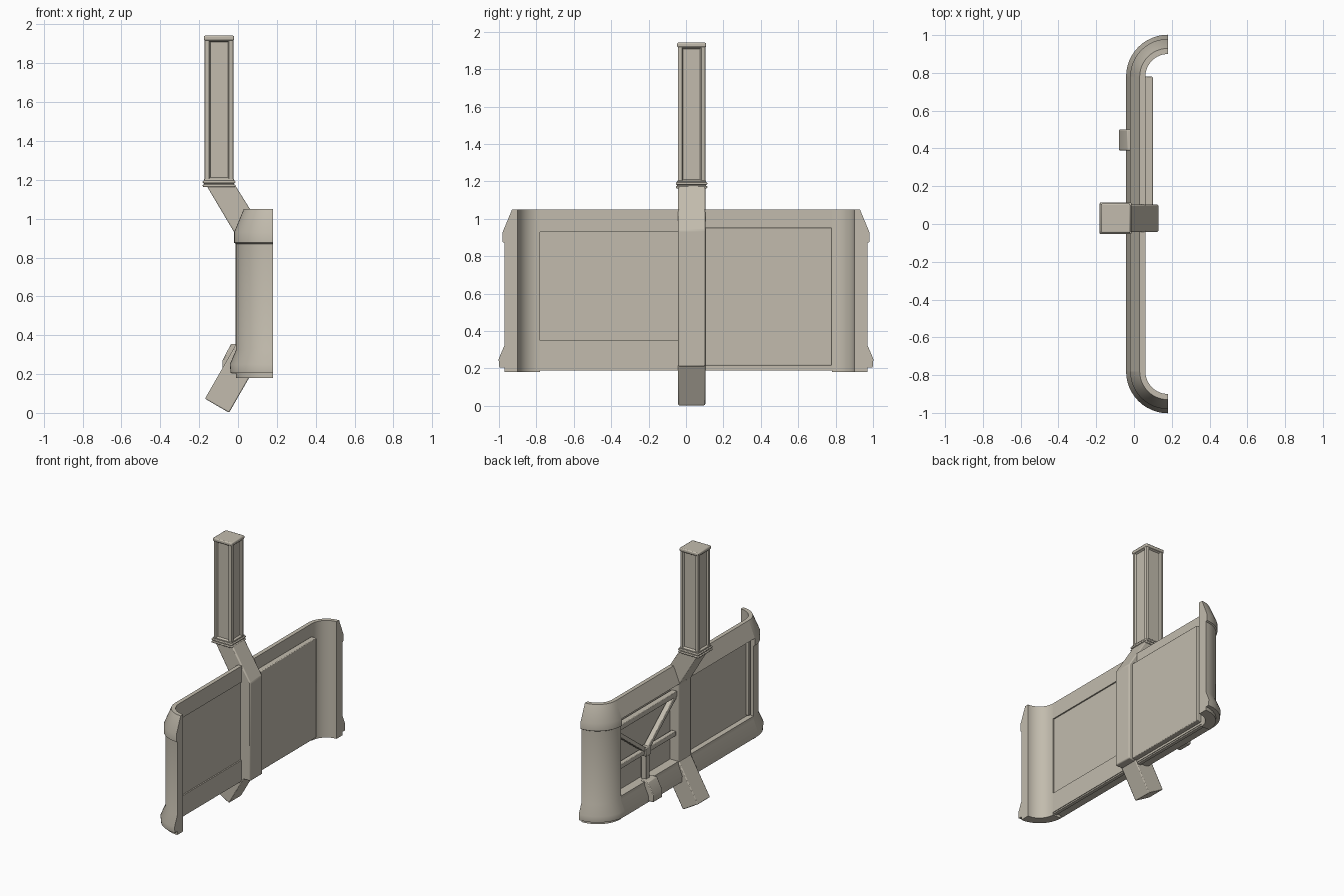
import bpy, bmesh, math
from mathutils import Vector

if "Cube" in bpy.data.objects:
    bpy.data.objects.remove(bpy.data.objects["Cube"])

beige = bpy.data.materials.new("warm_beige")
beige.diffuse_color = (0.54, 0.50, 0.42, 1)
beige.use_nodes = True
beige.node_tree.nodes["Principled BSDF"].inputs["Base Color"].default_value = beige.diffuse_color


def finish(bm, name, bevel=0.0):
    bmesh.ops.recalc_face_normals(bm, faces=bm.faces[:])
    me = bpy.data.meshes.new(name)
    bm.to_mesh(me)
    bm.free()
    me.materials.append(beige)
    for p in me.polygons:
        p.use_smooth = True
    me.set_sharp_from_angle(angle=math.radians(30))
    ob = bpy.data.objects.new(name, me)
    bpy.context.collection.objects.link(ob)
    if bevel:
        m = ob.modifiers.new("bevel", 'BEVEL')
        m.width, m.segments, m.limit_method = bevel, 2, 'ANGLE'
    return ob


def loft(name, rings, bevel=0.0):
    """Solid joining equal-length closed rings of points."""
    bm = bmesh.new()
    vs = [[bm.verts.new(p) for p in r] for r in rings]
    n = len(vs[0])
    for a, b in zip(vs, vs[1:]):
        for i in range(n):
            bm.faces.new((a[i], a[(i + 1) % n], b[(i + 1) % n], b[i]))
    bm.faces.new(vs[0])
    bm.faces.new(vs[-1][::-1])
    return finish(bm, name, bevel)


def extrude(name, xz, y0, y1, bevel=0.0):
    return loft(name, [[(x, y, z) for x, z in xz] for y in (y0, y1)], bevel)


def box(name, x0, x1, y0, y1, z0, z1, bevel=0.0):
    return extrude(name, [(x0, z0), (x1, z0), (x1, z1), (x0, z1)], y0, y1, bevel)


def bar(name, a, b, w, x0, x1):
    """Flat strut in the yz plane from a to b."""
    a, b = Vector(a), Vector(b)
    d = (b - a).normalized() * w / 2
    n = Vector((-d.y, d.x))
    pts = [a + n, a - n, b - n, b + n]
    return loft(name, [[(x, p.x, p.y) for p in pts] for x in (x0, x1)], 0.004)


CX, CY = 0.18, 0.78     # corner centre
P0, P1 = -0.042, 0.103  # post width in y

# Rounded end corners: wall profile (radius, z) swept through 90 degrees
wall = [(.19, .18), (.19, .205), (.218, .205), (.222, .25), (.19, .325), (.19, .87),
        (.20, .876), (.20, .93), (.15, 1.05), (.12, 1.05), (.12, .18)]
for s, side in ((1, "left"), (-1, "right")):
    rings = []
    for i in range(13):
        t = math.radians(90 * i / 12)
        rings.append([(CX - r * math.cos(t), s * (CY + r * math.sin(t)), z) for r, z in wall])
    loft("wall_corner_" + side, rings)

# Straight beams above and below the two bays
low = [(.19, .20), (.218, .205), (.222, .25), (.19, .325), (.19, .35), (.12, .35), (.12, .20)]
top = [(.20, .93), (.15, 1.05), (.12, 1.05), (.12, .93)]
extrude("lower_beam", [(CX - r, z) for r, z in low], -CY, CY)
extrude("upper_beam", [(CX - r, z) for r, z in top], -CY, CY)

# Thin recessed panel on one side, thick slab on the other
box("recessed_panel", .03, .05, -CY, P0, .35, .93)
box("panel_edge_strip", .005, .03, -.765, -.745, .36, .92, .003)
box("inner_slab", .058, .10, P1 - .01, CY, .215, .955, .005)
box("bottom_lip", .03, .055, -CY, CY, .19, .205)

# Open truss in the slab bay
box("truss_top_rail", .0, .045, P1, CY, .83, .87, .004)
box("truss_mid_rail", .01, .045, P1, CY, .535, .57, .004)
hub = (.445, .555)
bar("truss_strut_a", hub, (.77, .80), .03, .005, .045)
bar("truss_strut_b", hub, (.11, .83), .03, .005, .045)
bar("truss_strut_c", hub, (.445, .34), .04, .0, .045)
bar("truss_hub", (.415, .555), (.475, .555), .06, -.005, .05)
extrude("truss_foot_bracket", [(-.08, .215), (-.08, .27), (-.036, .355), (.02, .355), (.02, .215)],
        .39, .50, .005)

# Centre post bending up to the column
extrude("centre_post", [(-.014, .21), (-.014, .92), (-.168, 1.18), (-.02, 1.18), (.13, .94), (.13, .21)],
        P0, P1, .008)

# Slanted foot
extrude("slanted_foot", [(-.17, .073), (-.046, .001), (.10, .255), (.06, .35), (-.012, .35)],
        P0, P1, .006)

# Upper column with a sunken panel on each side
bm = bmesh.new()
bmesh.ops.create_cube(bm, size=1)
for v in bm.verts:
    v.co = (-.0975 + v.co.x * .148, .03 + v.co.y * .148, 1.56 + v.co.z * .74)
upright = [e for e in bm.edges if abs(e.verts[0].co.z - e.verts[1].co.z) > .1]
bmesh.ops.bevel(bm, geom=upright, offset=.008, segments=2, affect='EDGES', profile=.5)
bm.normal_update()
sides = [f for f in bm.faces if abs(f.normal.z) < .1 and f.calc_area() > .05]
bmesh.ops.inset_individual(bm, faces=sides, thickness=.02, depth=0)
bmesh.ops.inset_individual(bm, faces=sides, thickness=.010, depth=-.012)
finish(bm, "upper_column")


def square(name, h, z0, z1, bevel):
    box(name, -.0975 - h, -.0975 + h, .03 - h, .03 + h, z0, z1, bevel)


# Column cap and double collar
square("column_cap", .078, 1.917, 1.942, .007)
square("collar_core", .077, 1.165, 1.205, .003)
square("collar_ring_lower", .084, 1.163, 1.177, .005)
square("collar_ring_upper", .084, 1.182, 1.196, .005)
